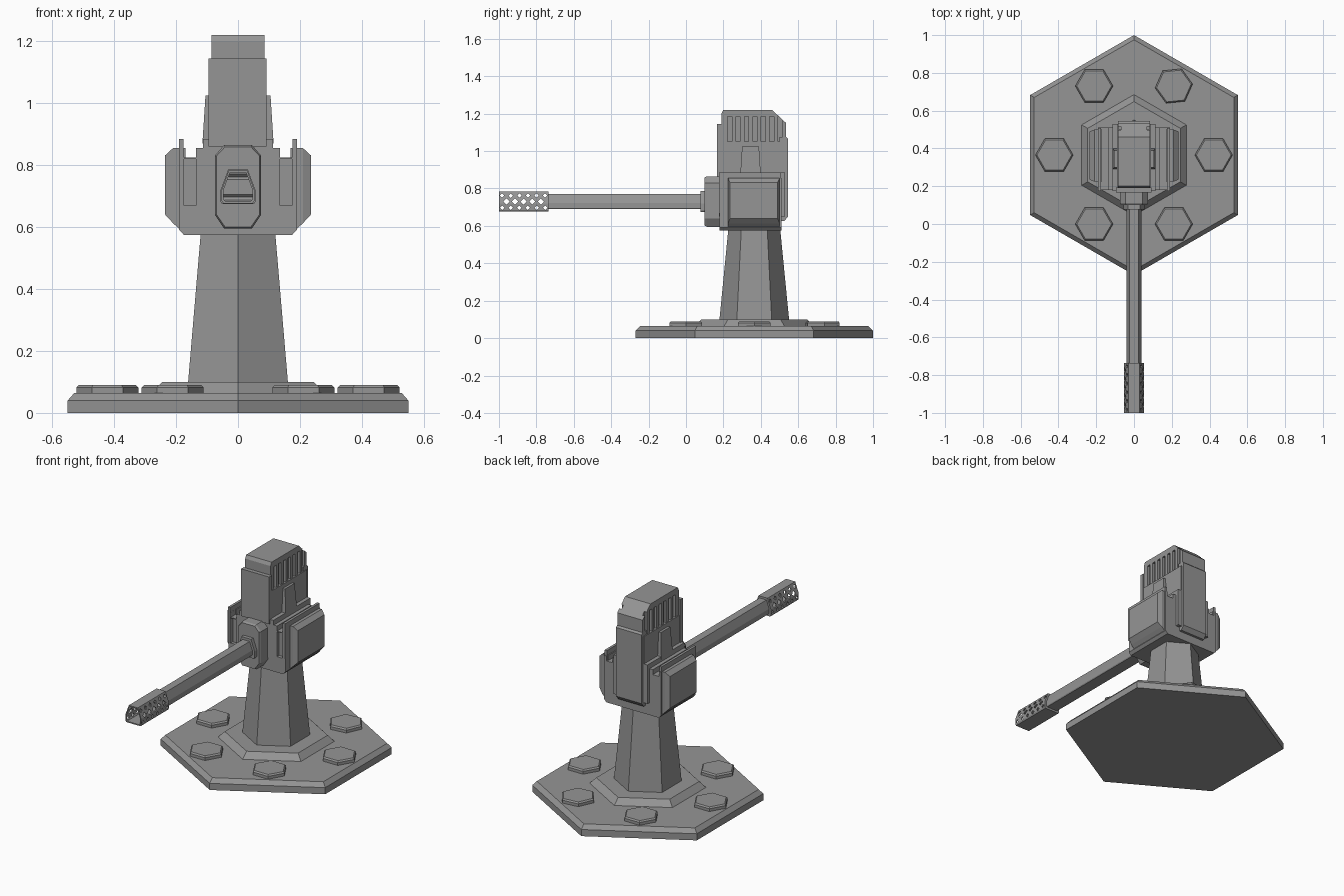
import bpy
import bmesh
from math import cos, sin, pi, radians

if "Cube" in bpy.data.objects:
    bpy.data.objects.remove(bpy.data.objects["Cube"], do_unlink=True)

GREY = (0.3, 0.3, 0.3, 1)
metal = bpy.data.materials.new("grey metal")
metal.use_nodes = True
metal.diffuse_color = GREY
metal.node_tree.nodes["Principled BSDF"].inputs["Base Color"].default_value = GREY
CY = 0.365  # y of the column axis
BORE = 0.73  # height of the barrel axis


def loft(name, *stacks):
    """Closed solids, each skinned through a stack of equal-sized rings."""
    bm = bmesh.new()
    for rings in stacks:
        loops = [[bm.verts.new(p) for p in ring] for ring in rings]
        for a, b in zip(loops, loops[1:]):
            for i in range(len(a)):
                j = (i + 1) % len(a)
                bm.faces.new((a[i], a[j], b[j], b[i]))
        bm.faces.new(loops[0][::-1])
        bm.faces.new(loops[-1])
    bmesh.ops.recalc_face_normals(bm, faces=bm.faces)
    mesh = bpy.data.meshes.new(name)
    bm.to_mesh(mesh)
    bm.free()
    mesh.materials.append(metal)
    ob = bpy.data.objects.new(name, mesh)
    bpy.context.collection.objects.link(ob)
    return ob


def hexagon(x, y, z, r, turn=0.0):
    return [(x + r * cos(turn + i * pi / 3), y + r * sin(turn + i * pi / 3), z) for i in range(6)]


def rect_x(x, y0, y1, z0, z1):
    return [(x, y0, z0), (x, y1, z0), (x, y1, z1), (x, y0, z1)]


def box(x0, x1, y0, y1, z0, z1):
    return [rect_x(x0, y0, y1, z0, z1), rect_x(x1, y0, y1, z0, z1)]


def along_y(half, *ys):
    """Rings from the +x half of an x-z outline, listed bottom to top."""
    full = half + [(-x, z) for x, z in reversed(half)]
    return [[(x, y, z) for x, z in full] for y in ys]


def along_x(outline, x0, x1):
    return [[(x, y, z) for y, z in outline] for x in (x0, x1)]


def cut(ob, cutter):
    mod = ob.modifiers.new("cut", "BOOLEAN")
    mod.operation, mod.solver, mod.object = "DIFFERENCE", "EXACT", cutter
    bpy.context.view_layer.update()
    graph = bpy.context.evaluated_depsgraph_get()
    mesh = bpy.data.meshes.new_from_object(ob.evaluated_get(graph))
    ob.modifiers.clear()
    ob.data = mesh
    bpy.data.objects.remove(cutter, do_unlink=True)


# Hexagonal base, plinth and column
UP = pi / 2
loft("base_plate", [hexagon(0, CY, z, r, UP) for z, r in ((0, .635), (.04, .635), (.065, .61))])
loft("plinth", [hexagon(0, CY, z, r, UP) for z, r in ((.06, .32), (.065, .32), (.1, .283))])
loft("column", [hexagon(0, CY, z, r, UP) for z, r in ((.09, .187), (.6, .137))])

# Ring of six bolts, one slightly turned
for i in range(6):
    a = i * pi / 3
    x, y = .422 * cos(a), CY + .422 * sin(a)
    turn = radians(6) if i == 1 else 0
    loft("bolt_%d" % (i + 1), [hexagon(x, y, z, r, turn)
                               for z, r in ((.06, .1), (.082, .1), (.09, .092))])

# Head core with side channels
core = loft("head_core", along_y([(.175, .575), (.19, .591), (.19, .855)], .18, .51))
channels = []
for s in (-1, 1):
    channels.append(box(s * .135, s * .175, .1, .6, .825, .95))
    channels.append(box(s * .135, s * .175, .1, .2, .67, .82))
cut(core, loft("channel_cutter", *channels))
loft("head_centre", box(-.113, .113, .176, .53, .65, .885))

# Mirrored fins, pods and lugs
for s, side in ((1, "left"), (-1, "right")):
    loft("fin_" + side, box(s * .176, s * .191, .176, .505, .67, .885))
    loft("pod_" + side, [rect_x(s * .17, .225, .5, .575, .855),
                         rect_x(s * .21, .225, .5, .613, .855),
                         rect_x(s * .235, .235, .49, .64, .832)])
    loft("lug_" + side, [[(s * x, y, z) for x, y, z in
                          ((.07, y0, z), (.07, y1, z), (w, y1, z), (w, y0, z))]
                         for z, w, y0, y1 in ((.87, .115, .29, .4), (1.025, .105, .3, .39))])

# Tower with vents in both sides
tower = loft("tower", along_x([(.19, .86), (.535, .86), (.535, 1.15), (.46, 1.22),
                               (.2, 1.22), (.19, 1.2)], -.085, .085))
vents = []
for i in range(7):
    y = .222 + i * .045
    for s in (-1, 1):
        vents.append(box(s * .07, s * .12, y, y + .023, 1.05, 1.185))
cut(tower, loft("vent_cutter", *vents))
loft("tower_jacket", box(-.09, .09, .18, .53, .86, 1.05))
loft("tower_front_plate", box(-.095, .092, .166, .192, .86, 1.145))
loft("rear_plate", along_x([(.5, .625), (.525, .625), (.546, .65), (.546, 1.065),
                            (.535, 1.075), (.5, 1.075)], -.085, .085))


# Chamfered front shield, with a narrower leading face
def shield_outline(g):
    return [(.045 - g / 2, .595 + g), (.075 - g, .64), (.075 - g, .83), (.045 - g / 2, .865 - g)]


loft("front_shield", [along_y(shield_outline(g), y)[0] for y, g in ((.19, 0), (.112, 0), (.1, .006))])


# Barrel parts share one house-like outline
def barrel_outline(k):
    return [(k * x, BORE + k * z) for x, z in ((.048, -.053), (.053, -.045), (.053, -.01), (.03, .053))]


loft("barrel_mount", along_y(barrel_outline(1.06), .078, .11))
barrel = loft("barrel", along_y(barrel_outline(.77), -.74, .09))


def bore(r, y0, y1):
    return [[(r * cos(i * pi / 6), y, BORE + r * sin(i * pi / 6)) for i in range(12)] for y in (y0, y1)]


cut(barrel, loft("bore_cutter", bore(.026, -.8, -.7)))

# Hollow muzzle with three staggered rows of diamond holes
muzzle = loft("muzzle", along_y(barrel_outline(1), -1, -.735))
cut(muzzle, loft("hollow_cutter", along_y(barrel_outline(.87), -1.1, -.75)))
holes = []
for row, z in enumerate((.697, BORE, .762)):
    count = 5 if row == 1 else 6
    for i in range(count):
        y = -.868 + (i - (count - 1) / 2) * .046
        r = .017 if row == 1 else .012
        holes.append(along_x([(y - r, z), (y, z - r), (y + r, z), (y, z + r)], -.1, .1))
cut(muzzle, loft("hole_cutter", *holes))
